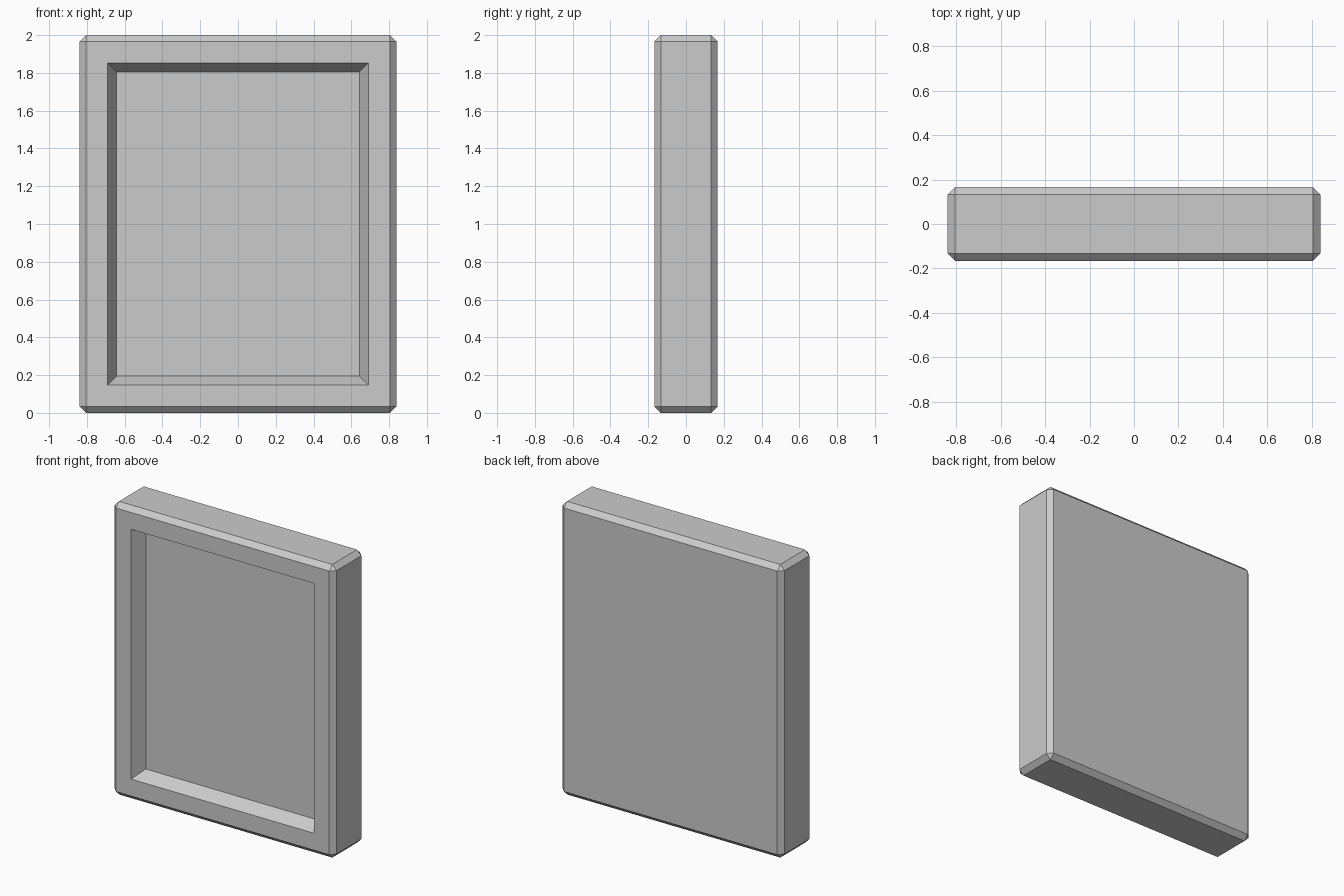
import bpy, bmesh
from mathutils import Matrix

if "Cube" in bpy.data.objects:
    bpy.data.objects.remove(bpy.data.objects["Cube"])

WIDTH, DEPTH, HEIGHT = 1.676, 0.332, 2.0
CHAMFER = 0.033
RIM, SLOPE, RECESS = 0.115, 0.047, 0.09

# Solid slab standing on the ground
bm = bmesh.new()
bmesh.ops.create_cube(bm, size=1, matrix=Matrix.Translation((0, 0, HEIGHT / 2))
                      @ Matrix.Diagonal((WIDTH, DEPTH, HEIGHT, 1)))

# Chamfered outer edges
bmesh.ops.bevel(bm, geom=bm.edges[:], offset=CHAMFER, offset_type='OFFSET',
                segments=1, profile=0.5, affect='EDGES')

# Raised rim around a sloped, sunken front panel
bm.normal_update()
front = min(bm.faces, key=lambda f: f.calc_center_median().y)
bmesh.ops.inset_region(bm, faces=[front], thickness=RIM, use_even_offset=True)
bmesh.ops.inset_region(bm, faces=[front], thickness=SLOPE, use_even_offset=True)
bmesh.ops.translate(bm, verts=front.verts[:], vec=(0, RECESS, 0))
bmesh.ops.recalc_face_normals(bm, faces=bm.faces[:])

mesh = bpy.data.meshes.new("framed_panel")
bm.to_mesh(mesh)
bm.free()
panel = bpy.data.objects.new("framed_panel", mesh)
bpy.context.collection.objects.link(panel)
